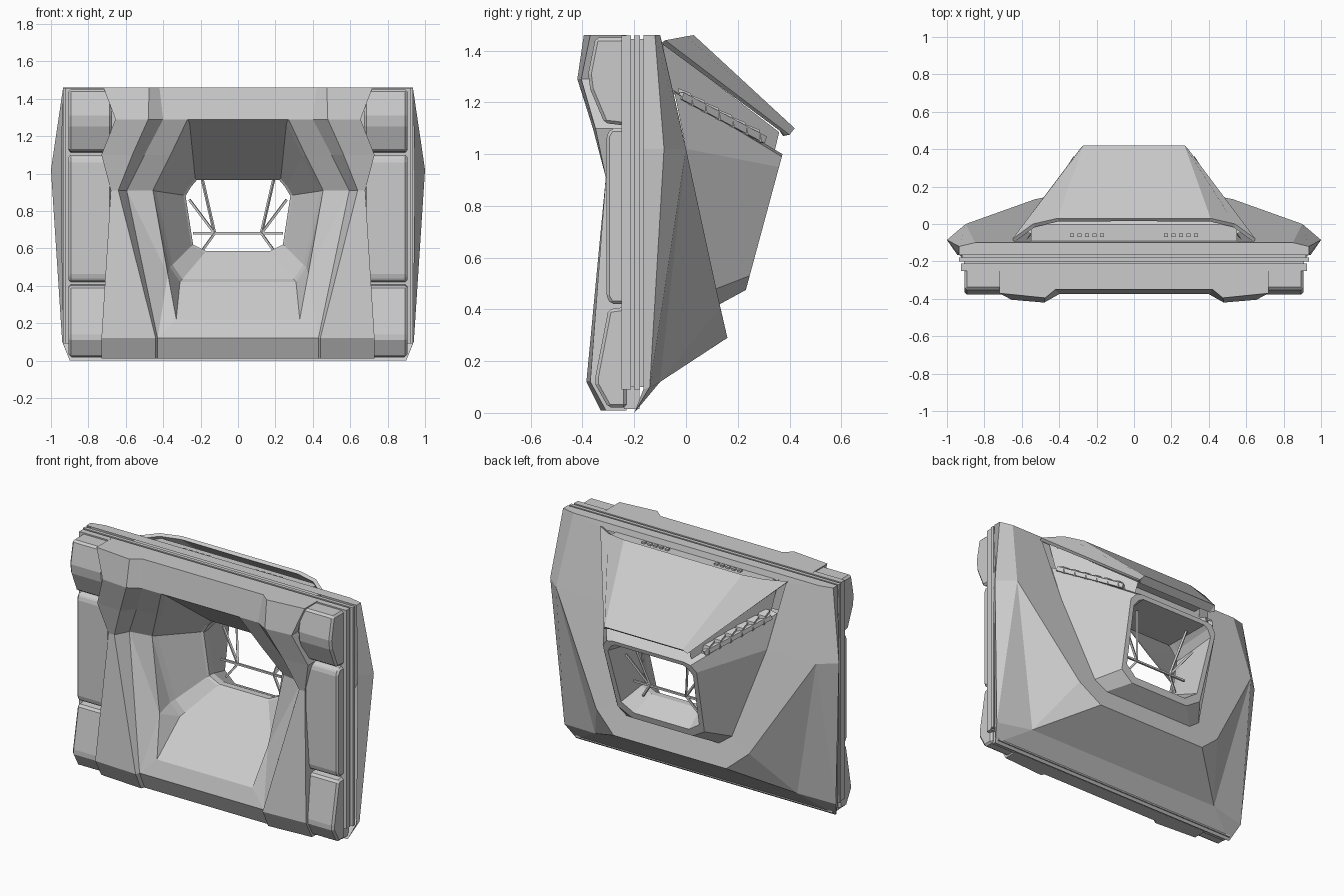
import bpy, bmesh
from mathutils import Vector

if "Cube" in bpy.data.objects:
    bpy.data.objects.remove(bpy.data.objects["Cube"])


def build(name, verts, faces, mirror=False, solid=0.0, bevel=0.0):
    me = bpy.data.meshes.new(name)
    me.from_pydata([tuple(v) for v in verts], [], faces)
    bm = bmesh.new()
    bm.from_mesh(me)
    if mirror:
        geo = bm.verts[:] + bm.edges[:] + bm.faces[:]
        dup = bmesh.ops.duplicate(bm, geom=geo)["geom"]
        for v in dup:
            if isinstance(v, bmesh.types.BMVert):
                v.co.x *= -1
        bmesh.ops.reverse_faces(bm, faces=[f for f in dup if isinstance(f, bmesh.types.BMFace)])
    bmesh.ops.remove_doubles(bm, verts=bm.verts, dist=0.0005)
    bmesh.ops.recalc_face_normals(bm, faces=bm.faces)
    bm.to_mesh(me)
    bm.free()
    ob = bpy.data.objects.new(name, me)
    bpy.context.collection.objects.link(ob)
    if solid:
        m = ob.modifiers.new("Thickness", "SOLIDIFY")
        m.thickness = solid
        m.offset = -1
    if bevel:
        m = ob.modifiers.new("Bevel", "BEVEL")
        m.width = bevel
        m.segments = 1
    return ob


def sheet(name, polys, **kw):
    """Faces given directly as lists of corner points, mirrored in x."""
    verts, faces = [], []
    for p in polys:
        faces.append(list(range(len(verts), len(verts) + len(p))))
        verts += p
    return build(name, verts, faces, mirror=True, **kw)


def grid(rows):
    return [[a[i], a[i + 1], b[i + 1], b[i]] for a, b in zip(rows, rows[1:]) for i in range(len(a) - 1)]


def prism(name, prof, x0, x1, bevel=0.0, mirror=True):
    n = len(prof)
    v = [(x0, *p) for p in prof] + [(x1, *p) for p in prof]
    f = [[i, (i + 1) % n, n + (i + 1) % n, n + i] for i in range(n)]
    return build(name, v, f + [list(range(n)), list(range(n, 2 * n))], mirror=mirror, bevel=bevel)


def box(name, x0, x1, y0, y1, z0, z1, **kw):
    return prism(name, [(y0, z0), (y1, z0), (y1, z1), (y0, z1)], x0, x1, **kw)


def rod(name, a, b, r=0.006):
    a, b = Vector(a), Vector(b)
    q = (b - a).to_track_quat("Z", "Y")
    ring = [q @ Vector(c) for c in ((r, r, 0), (-r, r, 0), (-r, -r, 0), (r, -r, 0))]
    f = [[i, (i + 1) % 4, 4 + (i + 1) % 4, 4 + i] for i in range(4)] + [[0, 1, 2, 3], [4, 5, 6, 7]]
    build(name, [a + c for c in ring] + [b + c for c in ring], f, mirror=True)


# front frame: columns run from the inner step outward, rows from top to bottom
def row(z, c1, c2, c3):
    return [(*c1, z), (*c2, z), (*c3, z), (c3[0], -0.23, z)]


R = [row(1.46, (.42, -.24), (.47, -.24), (.72, -.24)),
     row(1.46, (.42, -.35), (.475, -.395), (.72, -.37)),
     row(1.29, (.40, -.375), (.48, -.42), (.655, -.405)),
     row(1.10, (.50, -.29), (.565, -.36), (.73, -.35)),
     row(0.91, (.595, -.225), (.64, -.31), (.68, -.31)),
     row(0.12, (.43, -.36), (.44, -.385), (.73, -.37)),
     row(0.01, (.43, -.31), (.44, -.33), (.73, -.31)),
     row(0.01, (.43, -.22), (.44, -.22), (.73, -.22))]
O = [(.27, -.375, 1.29), (.36, -.29, 1.10), (.455, -.20, .91), (.365, -.15, .50), (.31, -.13, .42)]
Q, S = (.375, -.24, .46), (.33, -.33, .22)


def mid(p):
    return (0, p[1], p[2])


polys = grid(R)
polys += grid([[mid(r[0]), r[0]] for r in R[:2]])
polys += [[mid(R[1][0]), R[1][0], R[2][0], O[0], mid(O[0])]]
polys += grid([[mid(r[0]), r[0]] for r in R[5:]])
polys += [[R[2][0], O[0], O[1], R[3][0]], [R[3][0], O[1], O[2], R[4][0]],
          [R[4][0], O[2], Q], [R[4][0], Q, R[5][0]], [Q, S, R[5][0]],
          [O[2], Q, O[3]], [Q, O[3], O[4]], [Q, O[4], S],
          [S, R[5][0], mid(R[5][0]), mid(S)], [O[4], S, mid(S), mid(O[4])]]
sheet("front_frame", polys)

# armour pads down both sides
pads = {"upper_pad": [(-.23, 1.45), (-.35, 1.45), (-.378, 1.31), (-.37, 1.25), (-.315, 1.12), (-.23, 1.11)],
        "middle_pad": [(-.23, 1.10), (-.29, 1.10), (-.308, 1.07), (-.308, .45), (-.29, .42), (-.23, .42)],
        "lower_pad": [(-.23, .41), (-.30, .40), (-.35, .14), (-.35, .11), (-.30, .02), (-.23, .02)]}
for n, p in pads.items():
    prism(n, p, .675, .905, bevel=.012)

# layered core plates
for i, (y0, y1, x, zb) in enumerate([(-.25, -.212, .925, .09), (-.212, -.200, .91, .10),
                                     (-.200, -.178, .935, .09), (-.178, -.160, .92, .10)]):
    zt = 1.458 if i % 2 == 0 else 1.445
    box(f"core_side_{i}", .62, x, y0, y1, zb, zt)
    box(f"core_top_{i}", -.62, .62, y0, y1, 1.38, zt, mirror=False)
    box(f"core_bottom_{i}", -.62, .62, y0, y1, zb, .25, mirror=False)
box("base_rail", -.89, .89, -.24, -.18, .015, .1, mirror=False)

# rear hull with the sloping U-shaped face
F = [(.935, -.165, 1.46), (.945, -.165, 1.02), (.935, -.165, .09)]
E = [(.935, -.12, 1.46), (1.0, -.085, 1.02), (.94, -.14, .10)]
U = [(.85, -.10, 1.46), (.90, .0, 1.02), (.53, .132, .41), (.39, .16, .29)]
N = [(.50, -.09, 1.42), (.63, -.09, 1.42), (.56, 0, 1.02), (.40, .117, .48), (.32, .13, .42)]
B, Z = (.70, -.10, .12), (.90, -.20, 0)
sheet("rear_hull", [
    [F[0], F[1], E[1], E[0]], [F[1], F[2], E[2], E[1]], [E[0], E[1], U[1], U[0]],
    [E[1], E[2], U[1]], [E[2], B, U[1]], [U[1], B, U[2]], [U[2], B, U[3]],
    [B, U[3], mid(U[3]), mid(B)],
    [B, Z, mid(Z), mid(B)], [E[2], B, Z], [F[2], E[2], Z],
    [F[0], E[0], U[0], mid(U[0]), mid(F[0])],
    [U[0], U[1], N[2], N[1]], [U[1], U[2], N[3], N[2]], [U[2], U[3], N[4], N[3]],
    [U[3], mid(U[3]), mid(N[4]), N[4]], [U[0], N[1], N[0], mid(N[0]), mid(U[0])]])


# window tunnel: front mouth, throat, rear recess, rim, outer skin
def tilt(pts, off):
    return [(x, .365 - (.97 - z) * .27 + off, z) for x, z in pts]


throat = [(.22, .965), (.25, .93), (.28, .88), (.24, .62), (.17, .585)]
ridge = [(.45, -.06, 1.26), (.60, -.045, 1.24)]
loops = [O, [(x * .96, y + .03, .8 + (z - .8) * .96) for x, y, z in O],
         [(x * 1.04, .05, .78 + (z - .78) * 1.04) for x, z in throat],
         [(x, .06, z) for x, z in throat], [(x, .10, z) for x, z in throat],
         tilt([(.235, .975), (.265, .96), (.295, .92), (.27, .57), (.19, .515)], 0),
         tilt([(.25, 1.0), (.29, .99), (.325, .95), (.30, .53), (.21, .475)], 0), ridge + N[2:]]
sheet("window_tunnel", grid([[mid(l[0])] + l + [mid(l[-1])] for l in loops]))
box("recess_panel", -.64, .64, -.14, -.10, 1.23, 1.43, mirror=False)


# window glazing bars
def bar_pt(x, z):
    return tilt([(x, z)], -.11)[0]


for i, (a, b) in enumerate([((.19, .965), (.125, .68)), ((.26, .86), (.125, .68)),
                            ((0, .68), (.24, .68)), ((.125, .68), (.19, .59))]):
    rod(f"glazing_bar_{i}", bar_pt(*a), bar_pt(*b))

# sloping hood over the window
sheet("hood", [[(0, .03, 1.46), (.41, .03, 1.46), (.27, .42, 1.10), (0, .42, 1.10)],
               [(.41, .03, 1.46), (.54, .0, 1.455), (.65, -.08, 1.44), (.29, .40, 1.075), (.27, .42, 1.10)],
               [(0, .42, 1.10), (.27, .42, 1.10), (.27, .375, 1.07), (0, .375, 1.07)],
               [(.27, .42, 1.10), (.29, .40, 1.075), (.27, .375, 1.07)]], solid=.022)

# recessed wall closing the gap below each hood edge
sheet("hood_side_wall", [[(.58, -.09, 1.43), (.27, .36, 1.085), (.28, .34, 1.0), (.55, -.06, 1.24)]])

# vent deck and slats at the top of the hood
box("vent_deck", -.55, .55, -.10, .0, 1.39, 1.425, mirror=False)
for i in range(5):
    x = .16 + i * .04
    box(f"vent_slat_{i}", x, x + .022, -.07, -.05, 1.42, 1.435)

# vent rail with a row of small blocks under each hood edge
a, b = Vector((.575, -.02, 1.225)), Vector((.335, .30, 1.055))
rod("vent_rail", a, b, r=.014)
for i in range(6):
    c = a.lerp(b, .06 + i * .165)
    prism(f"side_vent_{i}", [(c.y - .03, c.z + .04), (c.y + .02, c.z + .02),
                             (c.y + .03, c.z - .03), (c.y - .02, c.z - .01)], c.x - .05, c.x)
